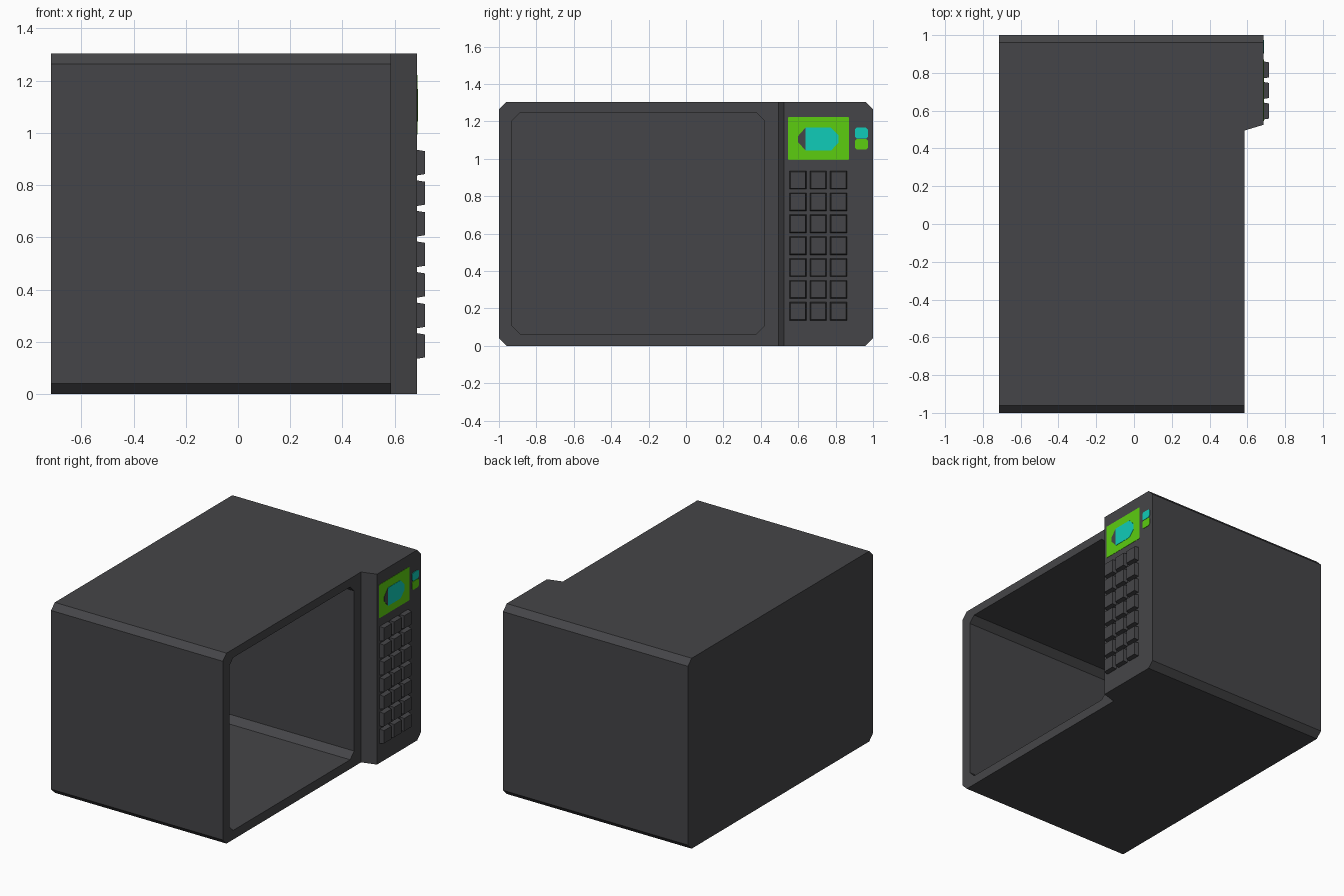
import bpy, bmesh

if "Cube" in bpy.data.objects:
    bpy.data.objects.remove(bpy.data.objects["Cube"])


def material(name, rgb):
    m = bpy.data.materials.new(name)
    m.diffuse_color = (*rgb, 1)
    m.use_nodes = True
    m.node_tree.nodes["Principled BSDF"].inputs["Base Color"].default_value = m.diffuse_color
    return m


GREY = material("charcoal", (0.06, 0.06, 0.065))
GREEN = material("display green", (0.107, 0.61, 0.005))
CYAN = material("display cyan", (0.005, 0.604, 0.479))


def ring(x, y0, y1, z0, z1, left=0.0, right=0.0):
    """Rectangle in the yz plane with chamfered left/right corners."""
    l, r = left, right
    return [(x, y0 + l, z0), (x, y1 - r, z0), (x, y1, z0 + r), (x, y1, z1 - r),
            (x, y1 - r, z1), (x, y0 + l, z1), (x, y0, z1 - l), (x, y0, z0 + l)]


def loft(bm, rings, cap_first=False, cap_last=True):
    """Skin matching rings, counter-clockwise seen from +x."""
    rows = [[bm.verts.new(p) for p in r] for r in rings]
    n = len(rows[0])
    for a, b in zip(rows, rows[1:]):
        for i in range(n):
            j = (i + 1) % n
            bm.faces.new((a[i], a[j], b[j], b[i]))
    if cap_first:
        bm.faces.new(rows[0][::-1])
    if cap_last:
        bm.faces.new(rows[-1])


def finish(name, bm, mat):
    bmesh.ops.remove_doubles(bm, verts=bm.verts, dist=0.0005)
    mesh = bpy.data.meshes.new(name)
    bm.to_mesh(mesh)
    bm.free()
    mesh.materials.append(mat)
    bpy.context.collection.objects.link(bpy.data.objects.new(name, mesh))


def part(name, rings, mat, **caps):
    bm = bmesh.new()
    loft(bm, rings, **caps)
    finish(name, bm, mat)


BACK, FRONT, FACE, TOP, C = -0.715, 0.585, 0.685, 1.303, 0.04

# Cabinet: outer shell, then front rim folding into the oven cavity
bm = bmesh.new()
loft(bm, [ring(x, -1, 1, 0, TOP, C, C) for x in (BACK, FRONT)],
     cap_first=True, cap_last=False)
cavity = (-0.93, 0.42, 0.063, 1.245, 0.043, 0.043)
loft(bm, [ring(FRONT, -1, 0.495, 0, TOP, C, 0),
          ring(FRONT, *cavity), ring(-0.645, *cavity)])
finish("cabinet", bm, GREY)

# Raised control panel with sloped inner side
part("control_panel", [ring(FRONT, 0.495, 1, 0, TOP, 0, C),
                       ring(FACE, 0.525, 1, 0, TOP, 0, C)], GREY, cap_last=True)

# Keypad, slightly tapered keys
for row in range(7):
    for col in range(3):
        y, z = 0.598 + col * 0.109, 0.184 + row * 0.117
        part(f"key_{row}_{col}",
             [ring(x, y - w, y + w, z - w - 0.004, z + w + 0.004)
              for x, w in ((FACE, 0.045), (0.715, 0.040))], GREY)


def plate(name, outline, height, mat):
    part(name, [[(x, y, z) for y, z in outline] for x in (FACE, FACE + height)], mat)


def box(y0, y1, z0, z1, c=0.0):
    return [p[1:] for p in ring(0, y0, y1, z0, z1, c, c)]


# Display window with its oval readout
plate("display", box(0.545, 0.872, 0.993, 1.222, 0.004), 0.002, GREEN)
plate("readout", [(0.64, 1.043), (0.775, 1.043), (0.815, 1.085),
                  (0.815, 1.125), (0.775, 1.167), (0.64, 1.167)], 0.004, CYAN)
plate("readout_shadow_end", [(0.60, 1.088), (0.64, 1.043), (0.64, 1.167),
                             (0.60, 1.122)], 0.004, GREY)

# Two indicator lamps
plate("upper_lamp", box(0.903, 0.973, 1.108, 1.166, 0.01), 0.003, CYAN)
plate("lower_lamp", box(0.903, 0.973, 1.048, 1.106, 0.01), 0.003, GREEN)
